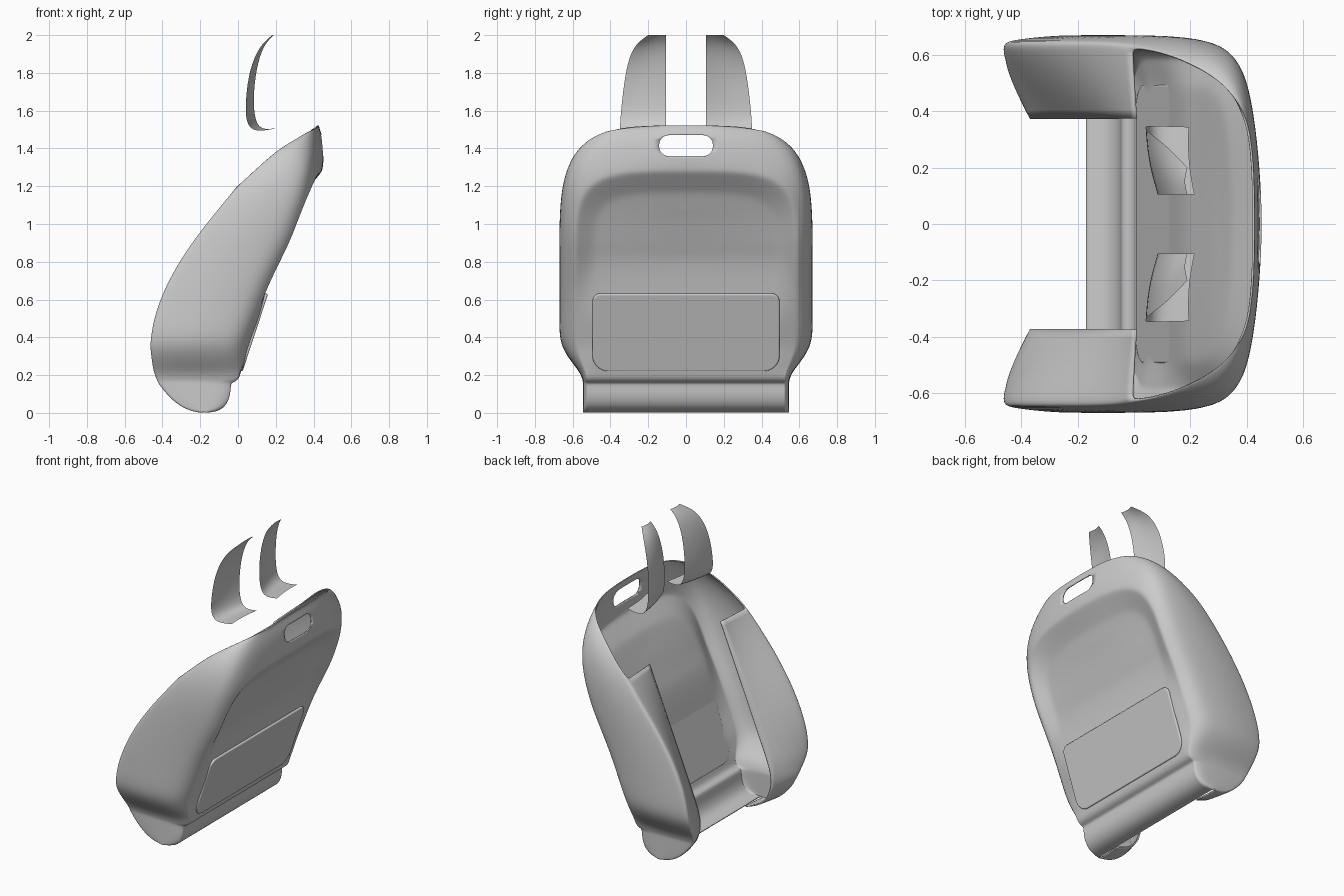
import bpy, bmesh
from math import sin, cos, radians, atan2
from mathutils import Vector

if "Cube" in bpy.data.objects:
    bpy.data.objects.remove(bpy.data.objects["Cube"])


def lerp_table(table, z):
    if z <= table[0][0]:
        return table[0][1]
    for (a, va), (b, vb) in zip(table, table[1:]):
        if z <= b:
            return va + (vb - va) * (z - a) / (b - a)
    return table[-1][1]


def clamp(v):
    return min(1, max(0, v))


def make_object(name, bm):
    bmesh.ops.recalc_face_normals(bm, faces=bm.faces)
    me = bpy.data.meshes.new(name)
    bm.to_mesh(me)
    bm.free()
    for p in me.polygons:
        p.use_smooth = True
    ob = bpy.data.objects.new(name, me)
    bpy.context.collection.objects.link(ob)
    return ob


def grid_mesh(rows):
    """Quads between neighbouring rows; rows may have different lengths."""
    bm = bmesh.new()
    vs = [[bm.verts.new(p) for p in r] for r in rows]
    for a, b in zip(vs, vs[1:]):
        for j in range(min(len(a), len(b)) - 1):
            bm.faces.new((a[j], a[j + 1], b[j + 1], b[j]))
    return bm


def mirror_smooth(ob, levels=2):
    m = ob.modifiers.new("mirror", 'MIRROR')
    m.use_axis = (False, True, False)
    s = ob.modifiers.new("smooth", 'SUBSURF')
    s.levels = s.render_levels = levels
    s.boundary_smooth = 'PRESERVE_CORNERS'


def rounded_slab(name, half_w, z0, z1, r_low, r_top, depth, bevel=0.0):
    """Rounded rectangle in the YZ plane, extruded along +x."""
    bm = bmesh.new()
    pts = []
    for cy, cz, r, start in ((half_w - r_top, z1 - r_top, r_top, 0), (r_top - half_w, z1 - r_top, r_top, 90),
                             (r_low - half_w, z0 + r_low, r_low, 180), (half_w - r_low, z0 + r_low, r_low, 270)):
        for i in range(9):
            a = radians(start + i * 90 / 8)
            pts.append((0, cy + r * cos(a), cz + r * sin(a)))
    f = bm.faces.new([bm.verts.new(p) for p in pts])
    ext = bmesh.ops.extrude_face_region(bm, geom=[f])
    top = [v for v in ext["geom"] if isinstance(v, bmesh.types.BMVert)]
    bmesh.ops.translate(bm, verts=top, vec=(depth, 0, 0))
    if f.is_valid is False or len(bm.faces) == len(pts) + 1:
        bm.faces.new([v for v in bm.verts if v not in top])
    ob = make_object(name, bm)
    if bevel:
        b = ob.modifiers.new("bevel", 'BEVEL')
        b.width, b.segments = bevel, 3
    return ob


# Side-view curves of the shell: back surface, front rim and flap edge, as (z, x)
BACK = [(.005, -.17), (.01, -.11), (.04, -.065), (.1, -.043), (.16, -.043), (.175, .0), (.22, .008), (.36, .03),
        (.5, .085), (.65, .145), (.8, .22), (1, .32), (1.2, .415), (1.3, .45), (1.4, .46), (1.46, .455), (1.52, .43)]
RIM = [(.005, -.19), (.01, -.24), (.04, -.31), (.1, -.375), (.16, -.42), (.22, -.445), (.36, -.465), (.5, -.445),
       (.65, -.39), (.8, -.31), (.95, -.205), (1.2, .0), (1.38, .2), (1.46, .315), (1.52, .42)]
FLAP = [(.005, -.18), (.04, -.28), (.1, -.34), (.2, -.37), (.3, -.36), (1.2, .01)]
TUCK = [(.16, .25), (.2, .28), (.25, .48), (.3, .78), (.36, .95), (.42, 1)]
RECESS = [(.2, 0), (.3, -.02), (.5, -.025), (.6, -.01), (.8, .04), (1, .05)]
# Nested arches: half width, top height, blend from back to rim, recess amount
LOOPS = [(0, 1.05, 0, 1), (.25, 1.1, 0, 1), (.46, 1.16, 0, 1), (.50, 1.185, 0, .9), (.575, 1.27, 0, .1),
         (.592, 1.287, .0, 0), (.635, 1.37, .08, 0), (.66, 1.455, .22, 0), (.672, 1.505, .6, 0), (.65, 1.52, .97, 0),
         (.642, 1.522, 1, 0)]
LEG_Z = [.005, .01, .04, .1, .155, .165, .178, .22, .28, .35, .42, .52, .65, .8]
ANGLES = [12, 21, 29, 36, 42, 47, 53, 62, 75, 90]


def shell_point(loop, y, z):
    w, top, f, rec = loop
    b, r = lerp_table(BACK, z), lerp_table(RIM, z)
    r += max(0, .425 - r) * clamp((z - 1.2) / .15) * clamp(1.1 - y / .5)
    bow = .12 * y * y * clamp((z - .9) / .4)
    x = b + (r - b) * f - rec * lerp_table(RECESS, z) - bow * (1 - f)
    if y > .5:
        y = .5 + (y - .5) * lerp_table(TUCK, z)
    return Vector((x, y, z))


rows = []
for z in LEG_Z:
    rows.append([shell_point(l, l[0], z) for l in LOOPS])
for deg in ANGLES:
    c, s = cos(radians(deg)), sin(radians(deg))
    r = (c ** 4.2 + s ** 4.2) ** (-1 / 4.2)
    rows.append([shell_point(l, 0 if deg == 90 else l[0] * r * c, .8 + (l[1] - .8) * r * s) for l in LOOPS])

# Front flaps of the side bolsters, curling inward from the rim
for row in rows[:len(LEG_Z) + 3]:
    e = row[-1].copy()
    dx = lerp_table(FLAP, e.z) - e.x
    for t, k in ((.1, .02), (.5, .4), (1, 1)):
        row.append(Vector((e.x + dx * k, e.y + (.375 - e.y) * t, e.z)))

shell = make_object("seat_back_shell", grid_mesh(rows))
mirror_smooth(shell)
sol = shell.modifiers.new("thickness", 'SOLIDIFY')
sol.thickness, sol.offset = .008, 0

# Hand hole near the top
cutter = rounded_slab("hand_hole_cutter", .142, 1.36, 1.47, .05, .05, .5)
cutter.location.x = .2
cutter.hide_render = True
cutter.hide_set(True)
cut = shell.modifiers.new("hand_hole", 'BOOLEAN')
cut.operation, cut.solver, cut.object = 'DIFFERENCE', 'EXACT', cutter

# Pocket panel lying on the lower back
pocket = rounded_slab("back_pocket", .495, 0, .432, .085, .045, .02, .007)
pocket.location = (.005, 0, .225)
pocket.rotation_euler.y = atan2(.135, .41)

# Head wings: thin curved sheets, given by an inner and an outer edge (x, y, z)
INNER = [(.19, .105, 2.0), (.135, .105, 1.95), (.095, .105, 1.82), (.08, .105, 1.66), (.09, .105, 1.54),
         (.13, .105, 1.495), (.215, .105, 1.51)]
OUTER = [(.19, .20, 2.0), (.115, .28, 1.945), (.06, .318, 1.82), (.04, .338, 1.66), (.04, .35, 1.53),
         (.09, .348, 1.485), (.195, .345, 1.505)]
wing_rows = []
for a, b in zip(INNER, OUTER):
    a, b = Vector(a), Vector(b)
    wing_rows.append([a.lerp(b, t) - Vector((.04 * t * (1 - t), 0, 0)) for t in (0, .33, .67, 1)])
wings = make_object("head_wings", grid_mesh(wing_rows))
mirror_smooth(wings)

# Sharp edges on the flat panel
bpy.ops.object.select_all(action='DESELECT')
pocket.select_set(True)
bpy.context.view_layer.objects.active = pocket
bpy.ops.object.shade_smooth_by_angle(angle=radians(35))
